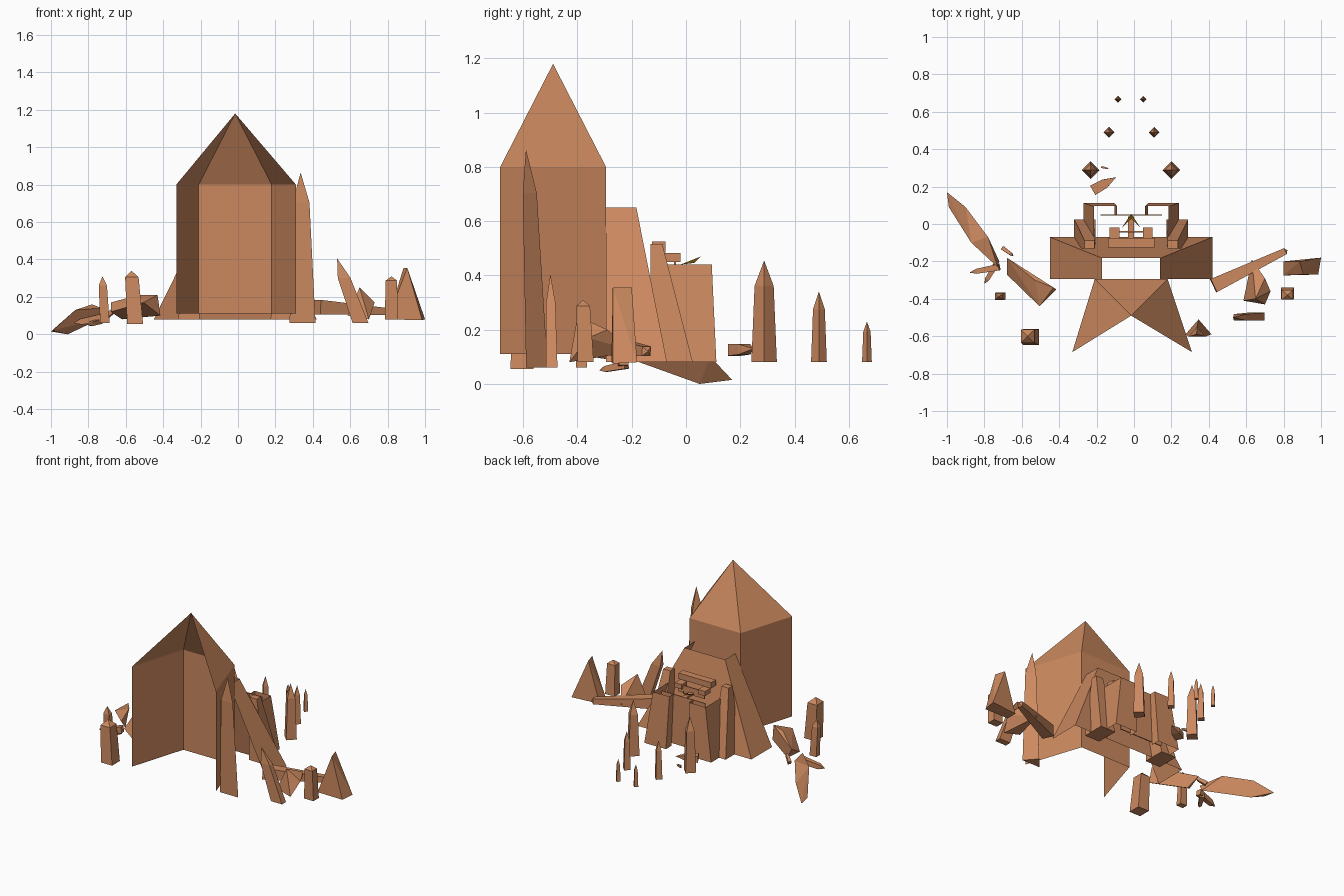
import bpy, bmesh, math
from mathutils import Vector


def material(name, rgb):
    m = bpy.data.materials.new(name)
    m.diffuse_color = (*rgb, 1)
    return m


CLAY = material("clay brown", (0.60, 0.25, 0.115))
GOLD = material("gold", (0.70, 0.35, 0.01))
CX = -0.015  # centre line of the monument


def finish(name, bm, mat):
    bmesh.ops.recalc_face_normals(bm, faces=bm.faces[:])
    me = bpy.data.meshes.new(name)
    bm.to_mesh(me)
    bm.free()
    me.materials.append(mat)
    bpy.context.collection.objects.link(bpy.data.objects.new(name, me))


def sheets(name, polys, mat=CLAY):
    """Open shell from a few polygons."""
    bm = bmesh.new()
    for p in polys:
        bm.faces.new([bm.verts.new(v) for v in p])
    bmesh.ops.remove_doubles(bm, verts=bm.verts[:], dist=1e-5)
    finish(name, bm, mat)


def hull(name, pts, mat=CLAY):
    """Convex stone from corner points."""
    bm = bmesh.new()
    for p in pts:
        bm.verts.new(p)
    r = bmesh.ops.convex_hull(bm, input=bm.verts[:])
    junk = {g for g in r["geom_interior"] + r["geom_unused"] if isinstance(g, bmesh.types.BMVert)}
    if junk:
        bmesh.ops.delete(bm, geom=list(junk), context='VERTS')
    bmesh.ops.dissolve_limit(bm, angle_limit=0.02, verts=bm.verts[:], edges=bm.edges[:])
    finish(name, bm, mat)


def block(name, x, y, z, top_x=None, top_y=None, mat=CLAY):
    hull(name, [(a, b, z[0]) for a in x for b in y] +
         [(a, b, z[1]) for a in (top_x or x) for b in (top_y or y)], mat)


def crystal(name, base, tip, rx, ry, shoulder=0.75, top=0.75, sides=4, roll=45, lying=False):
    """Pointed prism; upright ones keep level rings, lying ones follow their axis."""
    base, tip = Vector(base), Vector(tip)
    q = (tip - base).to_track_quat('Z', 'Y')
    pts = [tip]
    for t, s in ((0, 1), (shoulder, top)):
        for i in range(sides):
            a = math.radians(roll) + math.tau * i / sides
            o = Vector((rx * s * math.cos(a), ry * s * math.sin(a), 0))
            pts.append(base.lerp(tip, t) + (q @ o if lying else o))
    hull(name, pts)


# Tall tower: three walls and three roof facets, open at the front
plan = [(-0.33, -0.685), (-0.21, -0.295), (0.18, -0.295), (0.31, -0.685)]
apex = (CX, -0.49, 1.18)
polys = []
for a, b in zip(plan, plan[1:]):
    polys.append([(*a, 0.11), (*b, 0.11), (*b, 0.8), (*a, 0.8)])
    polys.append([(*a, 0.8), (*b, 0.8), apex])
sheets("tower_shell", polys)

# Sloped base leaning on the tower, open on top and at the tower side
lo = [(-0.45, -0.295), (-0.45, -0.07), (0.42, -0.07), (0.42, -0.295)]
hi = [(-0.17, -0.295), (-0.17, -0.183), (0.14, -0.183), (0.14, -0.295)]
sheets("sloped_base", [[(*lo[i], 0.08), (*lo[i + 1], 0.08), (*hi[i + 1], 0.65), (*hi[i], 0.65)]
                       for i in range(3)])

# Stepped pillars and wing walls, mirrored
for s, side in ((-1, "left"), (1, "right")):
    def X(d):
        return CX + s * d
    block("pillar_" + side, (X(0.19), X(0.305)), (-0.13, 0.025), (0.08, 0.515),
          (X(0.195), X(0.25)), (-0.13, -0.087))
    sheets("wing_wall_" + side, [
        [(X(0.255), -0.13, 0.08), (X(0.255), 0.112, 0.08), (X(0.2), 0.095, 0.44), (X(0.2), -0.08, 0.44)],
        [(X(0.255), 0.112, 0.08), (X(0.09), 0.112, 0.08), (X(0.075), 0.095, 0.44), (X(0.2), 0.095, 0.44)],
        [(X(0.09), 0.112, 0.08), (X(0.09), 0.05, 0.08), (X(0.075), 0.05, 0.44), (X(0.075), 0.095, 0.44)]])
    block("seat_arm_" + side, (X(0.062), X(0.115)), (-0.08, -0.02), (0.45, 0.482))

# Centre panel, seat and back rest
block("centre_panel", (CX - 0.165, CX + 0.165), (0.045, 0.052), (0.1, 0.44))
block("seat_riser", (CX - 0.1, CX + 0.1), (-0.045, -0.037), (0.42, 0.47))
block("seat_tongue", (CX - 0.016, CX + 0.016), (-0.075, 0.04), (0.425, 0.437))
block("back_rest", (CX - 0.125, CX + 0.125), (-0.125, -0.075), (0.485, 0.525))
sheets("gold_blade", [
    [(CX - 0.05, -0.02, 0.44), (CX, 0.03, 0.446), (CX, 0.055, 0.47)],
    [(CX + 0.05, -0.02, 0.44), (CX, 0.03, 0.446), (CX, 0.055, 0.47)]], GOLD)

# Pairs of obelisks shrinking along the approach
for n, (xl, xr, y, r, z) in enumerate([(-0.232, 0.2, 0.288, 0.047, 0.455),
                                       (-0.134, 0.108, 0.49, 0.029, 0.34),
                                       (-0.085, 0.05, 0.667, 0.018, 0.23)]):
    for side, x in (("left", xl), ("right", xr)):
        crystal(f"obelisk_{n}_{side}", (x, y, 0.08), (x, y, z), r, r, roll=0)

# Upright stones beside the tower
crystal("tall_spike", (0.345, -0.563, 0.06), (0.335, -0.59, 0.865), 0.08, 0.053, 0.8, 0.65, 3, 90)
crystal("leaning_stone", (0.655, -0.495, 0.06), (0.53, -0.5, 0.405), 0.06, 0.03, 0.7, 0.8)
crystal("upright_stone_right", (0.82, -0.37, 0.08), (0.82, -0.38, 0.31), 0.05, 0.042, 0.9, 0.85)
crystal("upright_stone_left", (-0.712, -0.385, 0.06), (-0.725, -0.39, 0.31), 0.036, 0.028, 0.8, 0.85)
crystal("front_stone_left", (-0.55, -0.605, 0.055), (-0.57, -0.6, 0.34), 0.06, 0.06, 0.88, 0.85)
hull("wedge_stone", [(0.8, -0.2, 0.08), (0.8, -0.275, 0.08), (1.0, -0.18, 0.08), (0.985, -0.27, 0.075),
                     (0.905, -0.27, 0.355), (0.885, -0.2, 0.355)])

# Fallen stones
hull("fallen_spike_left", [(-1, 0.17, 0.015), (-0.99, 0.09, 0.02), (-0.9, 0.09, 0.1), (-0.91, 0.05, 0),
                           (-0.78, -0.07, 0.16), (-0.87, -0.1, 0.13), (-0.72, -0.2, 0.09),
                           (-0.73, -0.23, 0.14)])
hull("fallen_block_left", [(-0.68, -0.18, 0.17), (-0.68, -0.27, 0.12), (-0.62, -0.22, 0.08),
                           (-0.43, -0.34, 0.21), (-0.505, -0.44, 0.17), (-0.415, -0.35, 0.1),
                           (-0.53, -0.3, 0.21)])
hull("fallen_block_right", [(0.585, -0.41, 0.1), (0.7, -0.43, 0.08), (0.73, -0.36, 0.17),
                            (0.65, -0.4, 0.25), (0.63, -0.19, 0.12), (0.7, -0.29, 0.2)])
crystal("fallen_beam_right", (0.425, -0.33, 0.145), (0.82, -0.14, 0.12), 0.055, 0.055, 0.97, 0.45,
        lying=True)
crystal("shard_a", (-0.72, -0.23, 0.09), (-0.88, -0.26, 0.06), 0.025, 0.03, lying=True)
crystal("shard_b", (-0.74, -0.22, 0.07), (-0.8, -0.32, 0.05), 0.022, 0.02, lying=True)
crystal("shard_c", (-0.7, -0.13, 0.1), (-0.645, -0.17, 0.14), 0.015, 0.02, lying=True)
crystal("fallen_shard_path", (-0.22, 0.18, 0.125), (-0.095, 0.25, 0.13), 0.04, 0.03, 0.5, 0.9, lying=True)
crystal("small_shard_path", (-0.175, 0.305, 0.1), (-0.135, 0.295, 0.1), 0.008, 0.012, lying=True)
